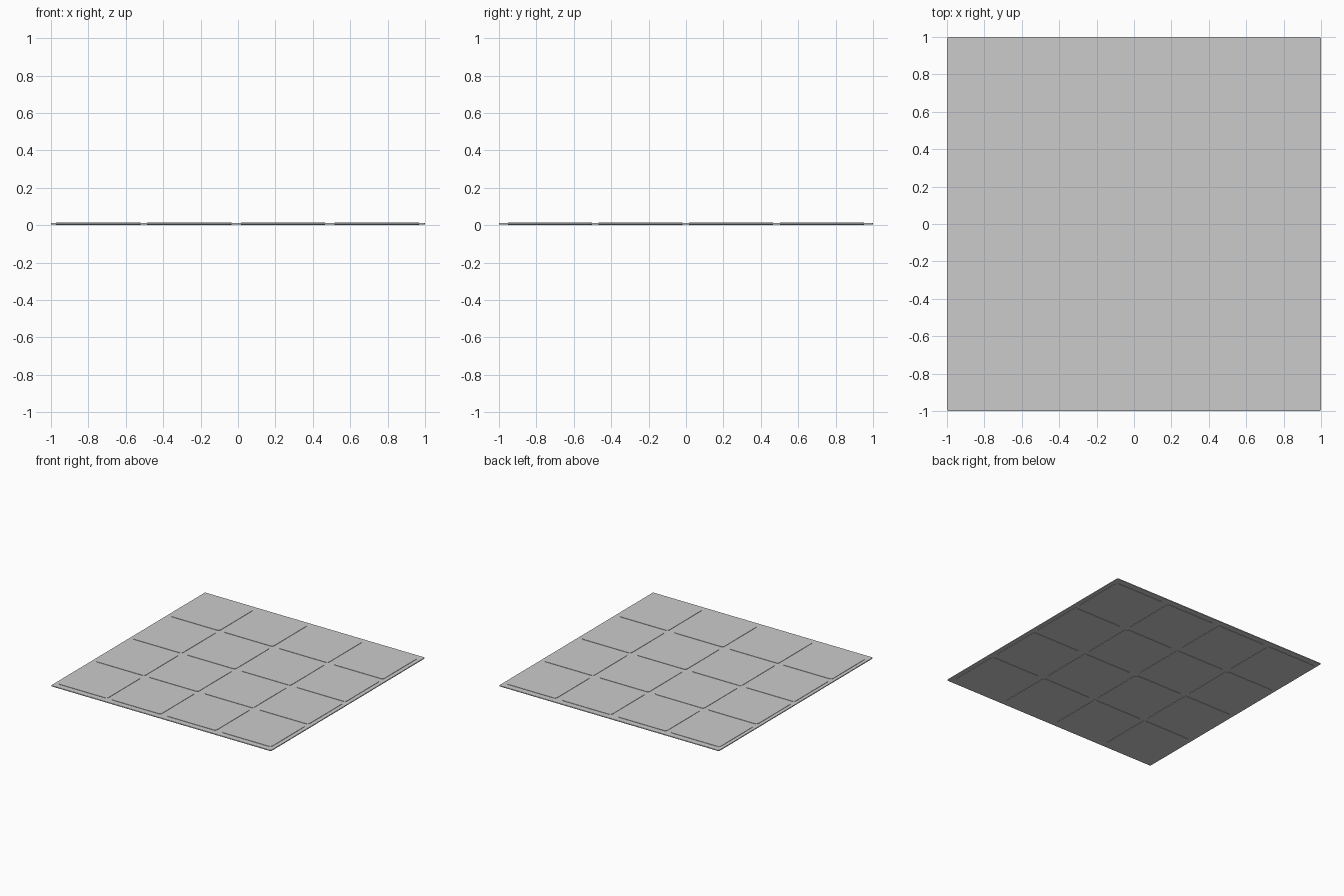
import bpy, bmesh

if "Cube" in bpy.data.objects:
    bpy.data.objects.remove(bpy.data.objects["Cube"])

def slab(name, x0, x1, y0, y1, z0, z1, corner, edge):
    """Box with rounded vertical corners and a small bevel on its rims."""
    bm = bmesh.new()
    bmesh.ops.create_cube(bm, size=1)
    for v in bm.verts:
        v.co.x = x1 if v.co.x > 0 else x0
        v.co.y = y1 if v.co.y > 0 else y0
        v.co.z = z1 if v.co.z > 0 else z0
    up = [e for e in bm.edges if abs(e.verts[0].co.z - e.verts[1].co.z) > 1e-5]
    bmesh.ops.bevel(bm, geom=up, offset=corner, segments=4, profile=0.5, affect='EDGES')
    if edge:
        rim = [e for e in bm.edges if abs(e.verts[0].co.z - e.verts[1].co.z) < 1e-5]
        bmesh.ops.bevel(bm, geom=rim, offset=edge, segments=2, profile=0.5, affect='EDGES')
    me = bpy.data.meshes.new(name)
    bm.to_mesh(me)
    bm.free()
    ob = bpy.data.objects.new(name, me)
    bpy.context.collection.objects.link(ob)
    return ob

# Base sheet
slab("base_sheet", -1, 1, -1, 1, 0.003, 0.012, 0.01, 0.003)

# Four by four grid of tiles standing proud of both faces
S = 0.225
for i, x in enumerate((-0.747, -0.261, 0.24, 0.742)):
    for j, y in enumerate((-0.728, -0.244, 0.24, 0.727)):
        slab(f"tile_{i}_{j}", x - S, x + S, y - S, y + S, 0.0, 0.015, 0.02, 0)
